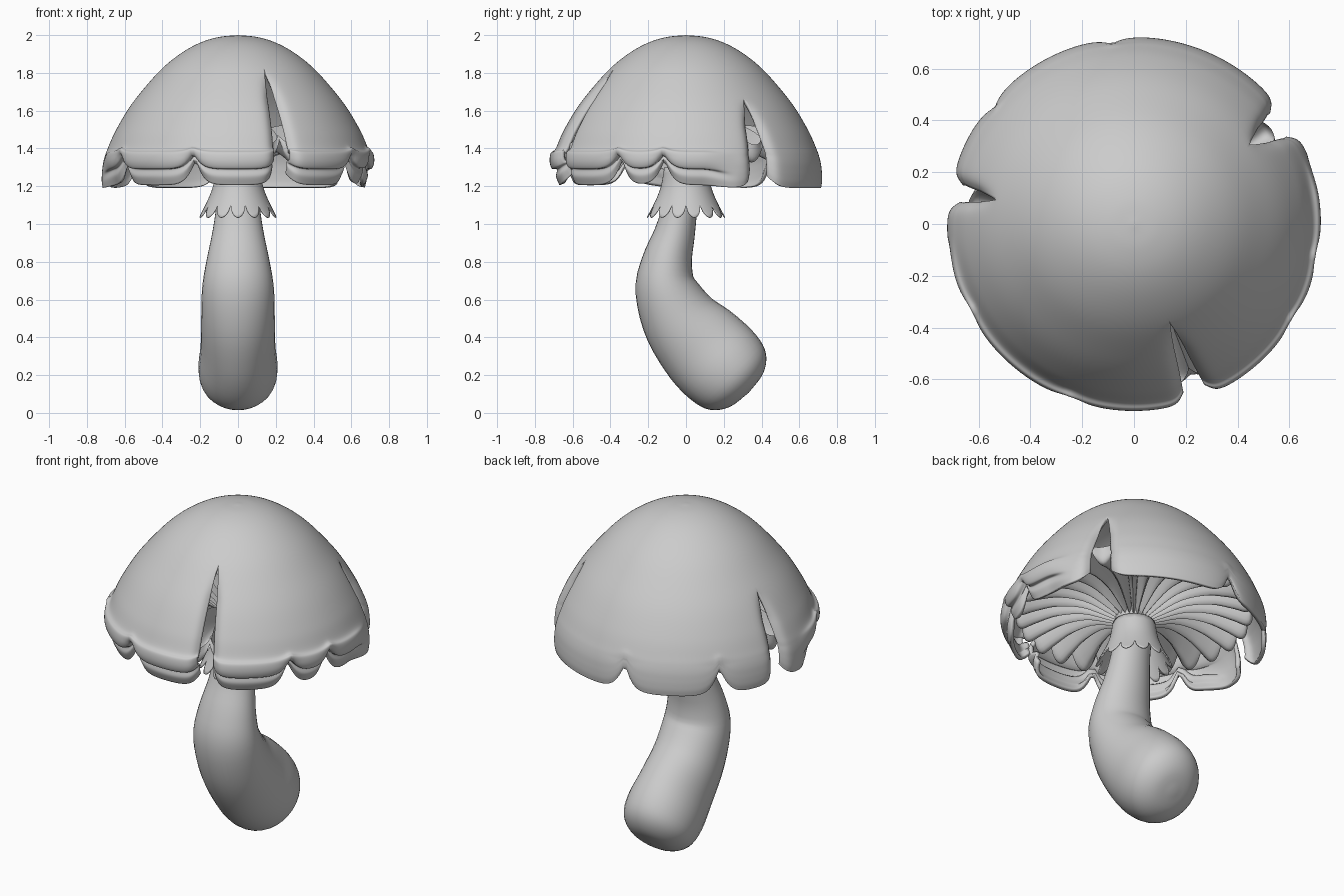
import bpy, bmesh, math
from mathutils import Vector

if "Cube" in bpy.data.objects:
    bpy.data.objects.remove(bpy.data.objects["Cube"])

grey = bpy.data.materials.new("plain grey")
grey.diffuse_color = (0.6, 0.6, 0.6, 1)
grey.use_nodes = True
grey.node_tree.nodes["Principled BSDF"].inputs["Base Color"].default_value = grey.diffuse_color


def resample(points, n):
    """Smooth curve through the points, n + 1 samples."""
    p = [Vector(q) for q in points]
    p = [2 * p[0] - p[1]] + p + [2 * p[-1] - p[-2]]
    out, segs = [], len(points) - 1
    for k in range(n + 1):
        x = k / n * segs
        i = min(int(x), segs - 1)
        t = x - i
        a, b, c, d = p[i:i + 4]
        out.append(0.5 * (2 * b + (c - a) * t + (2 * a - 5 * b + 4 * c - d) * t * t
                          + (3 * b - a - 3 * c + d) * t ** 3))
    return out


def add_grid(bm, rows):
    """Quads between rows of points."""
    vs = [[bm.verts.new(p) for p in row] for row in rows]
    for r0, r1 in zip(vs, vs[1:]):
        for j in range(len(r0) - 1):
            bm.faces.new((r0[j], r1[j], r1[j + 1], r0[j + 1]))


def finish(name, bm, thickness=0.0, angle=45):
    bmesh.ops.remove_doubles(bm, verts=bm.verts, dist=0.0002)
    mesh = bpy.data.meshes.new(name)
    bm.to_mesh(mesh)
    bm.free()
    mesh.materials.append(grey)
    ob = bpy.data.objects.new(name, mesh)
    bpy.context.collection.objects.link(ob)
    if thickness:
        m = ob.modifiers.new("thickness", 'SOLIDIFY')
        m.thickness, m.offset = thickness, -1
    bpy.ops.object.select_all(action='DESELECT')
    ob.select_set(True)
    bpy.context.view_layer.objects.active = ob
    bpy.ops.object.shade_smooth_by_angle(angle=math.radians(angle))
    return ob


def polar(r, a, z):
    return Vector((r * math.cos(a), r * math.sin(a), z))


def angle_gap(a, b):
    return abs((a - b + math.pi) % (2 * math.pi) - math.pi)


# Cap: torn dome, plain rim at the back and rolled rim around the front
dome = [(0, 2), (.1, 1.99), (.2, 1.96), (.3, 1.905), (.4, 1.825), (.5, 1.715),
        (.58, 1.61), (.65, 1.49), (.69, 1.4)]
plain_rim = [(.705, 1.36), (.715, 1.32), (.72, 1.28), (.722, 1.25), (.722, 1.22), (.718, 1.19)]
rolled_rim = [(.716, 1.375), (.722, 1.33), (.71, 1.293), (.684, 1.288), (.688, 1.25), (.67, 1.205)]
ROWS = 84
plain, rolled = resample(dome + plain_rim, ROWS), resample(dome + rolled_rim, ROWS)

# Tears: angle, height of the top end, half width at the rim
tears = [(math.radians(34.5), 1.66, .058), (math.radians(170), 1.66, .035),
         (math.radians(290), 1.81, .045)]
notches = [math.radians(a) for a in (97, 140, 208, 250, 329, 350)]


def half_width(tear, z):
    return tear[2] * min(1, max(0, (tear[1] - z) / (tear[1] - 1.35))) ** .7


def roll_amount(a):
    x = (math.radians(100) - angle_gap(a, math.radians(283))) / math.radians(16)
    x = min(1, max(0, x))
    return x * x * (3 - 2 * x)


bm = bmesh.new()
COLS = 90
for k in range(3):
    t0, t1 = tears[k], tears[(k + 1) % 3]
    end = t1[0] + (2 * math.pi if t1[0] < t0[0] else 0)
    grid = []
    for i in range(ROWS + 1):
        zp, row = plain[i].y, []
        r_mid = max(plain[i].x, .05)
        a0, a1 = t0[0] + half_width(t0, zp) / r_mid, end - half_width(t1, zp) / r_mid
        for j in range(COLS + 1):
            v = j / COLS
            u = .6 * v + .4 * (1 - math.cos(math.pi * v)) / 2
            a = a0 + (a1 - a0) * u
            r, z = plain[i].lerp(rolled[i], roll_amount(a))
            # torn edges curl inward
            for tear, edge in ((t0, a0), (t1, a1)):
                curl = min(1, max(0, (tear[1] - zp) / .15))
                r -= .035 * curl * math.exp(-(abs(a - edge) * r_mid / .025) ** 1.3)
            # scalloped hem
            if z < 1.42:
                lift = sum(math.exp(-(angle_gap(a, n) / .065) ** 1.2) for n in notches)
                lift += .5 * (math.exp(-abs(a - a0) / .05) + math.exp(-abs(a - a1) / .05))
                z = 1.42 - (1.42 - z) * (1 - .6 * min(1, lift))
                r -= .02 * min(1, lift) * min(1, (1.42 - z) / .06)
            row.append(polar(r, a, z))
        grid.append(row)
    add_grid(bm, grid)
finish("cap", bm, .022, 60)

# Gills: pleated underside with round ridges and sharp valleys
GILLS, PER = 26, 10
ridge = resample([(.08, 1.31), (.15, 1.34), (.28, 1.385), (.42, 1.385), (.54, 1.35),
                  (.61, 1.325), (.64, 1.35), (.645, 1.42)], 24)
bm = bmesh.new()
grid = []
for i, (r, z) in enumerate(ridge):
    row = []
    depth = .14 * math.sin(math.pi * min(1, i / 24 * .8 + .08))
    for j in range(GILLS * PER + 1):
        a = 2 * math.pi * j / (GILLS * PER)
        s = 1 - abs(math.sin(a * GILLS / 2)) ** .8
        outer = max(0, i / 24 - .75) * 4
        row.append(polar(r - .05 * s * outer, a, z + depth * s))
    grid.append(row[::-1])
add_grid(bm, grid)
finish("gills", bm, 0, 50)

# Stem: bent tube with a swollen foot; y, z, radius in the bend plane, radius across
path = [(.0, 1.42, .09, .1), (-.01, 1.25, .09, .11), (-.03, 1.1, .092, .115),
        (-.06, .95, .108, .137), (-.1, .8, .134, .168), (-.105, .66, .165, .19),
        (-.03, .49, .205, .195), (.09, .35, .24, .198), (.2, .24, .243, .21),
        (.275, .165, .21, .19), (.32, .12, .125, .115), (.333, .107, .0, .0)]
rings = resample(path, 44)
SIDES = 32
grid = []
for i, (y, z, ry, rx) in enumerate(rings):
    p, q = rings[max(0, i - 1)], rings[min(44, i + 1)]
    d = Vector((q[0] - p[0], q[1] - p[1])).normalized()
    grid.append([Vector((max(rx, 0) * math.cos(a), y - d.y * max(ry, 0) * math.sin(a),
                         z + d.x * max(ry, 0) * math.sin(a)))
                 for a in (2 * math.pi * j / SIDES for j in range(SIDES + 1))])
bm = bmesh.new()
add_grid(bm, grid)
finish("stem", bm, 0, 60)

# Ring skirt: flared collar ending in round petals
PETALS = 14
flare = resample([(.115, 1.3), (.13, 1.21), (.15, 1.15), (.178, 1.09), (.208, 1.035)], 40)
grid = []
for i in range(13):
    row = []
    for j in range(PETALS * 12 + 1):
        a = 2 * math.pi * j / (PETALS * 12)
        reach = .7 + .3 * abs(math.sin(a * PETALS / 2)) ** .6
        r, z = flare[0].lerp(flare[1], 0)
        x = i / 12 * reach * 40
        n = min(int(x), 39)
        r, z = flare[n].lerp(flare[n + 1], x - n)
        row.append(polar(r, a, z))
    grid.append(row)
bm = bmesh.new()
add_grid(bm, grid)
finish("ring_skirt", bm, .006, 45)
